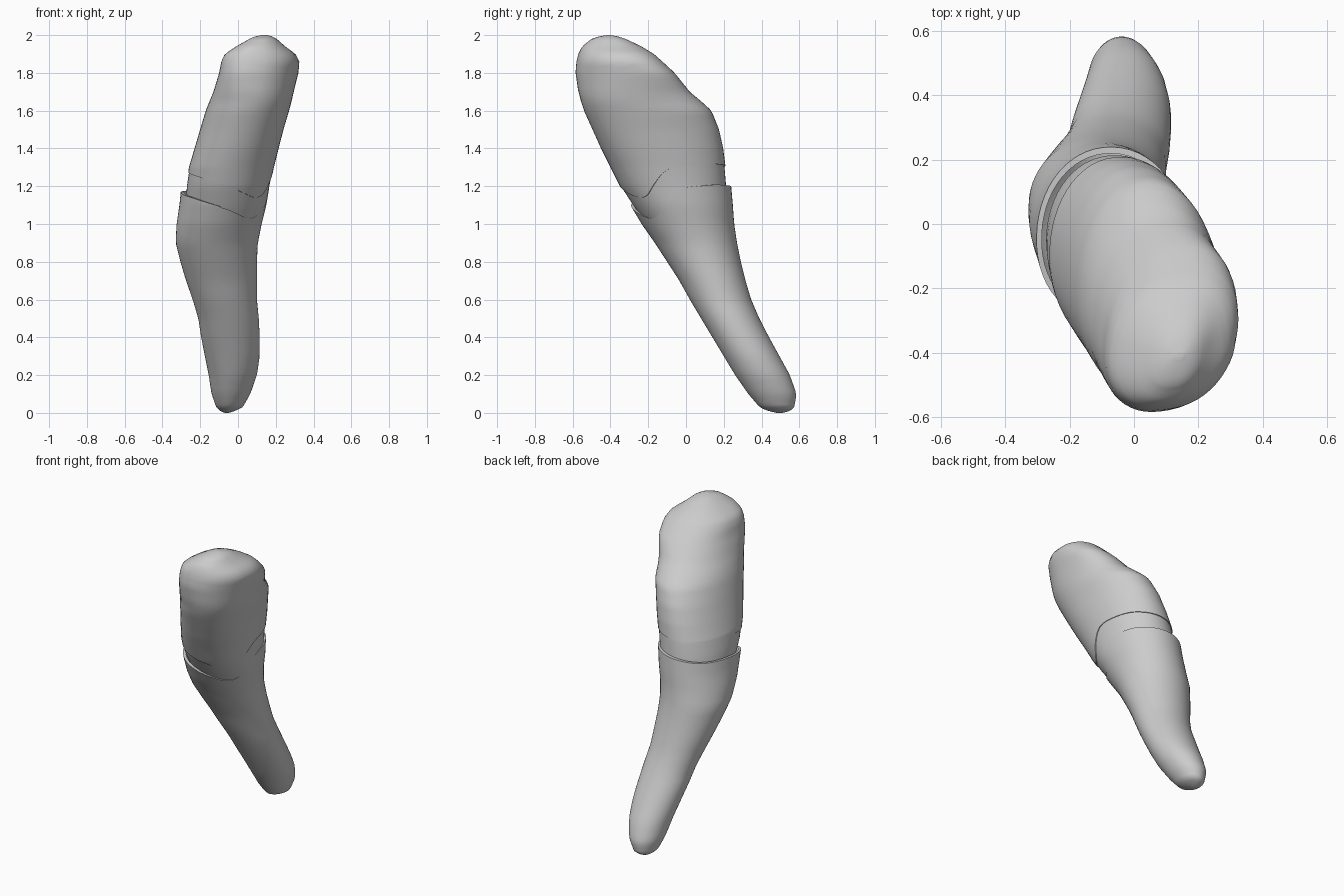
import bpy, bmesh
from math import sin, cos, pi, radians, copysign

if "Cube" in bpy.data.objects:
    bpy.data.objects.remove(bpy.data.objects["Cube"])

# Horizontal sections: z, x min, x max, y min, y max
ROOT = [
    (0, -.07, -.05, .48, .51), (.01, -.095, -.015, .435, .55), (.03, -.115, .025, .39, .573),
    (.1, -.14, .065, .33, .585), (.2, -.155, .1, .26, .55), (.3, -.175, .115, .20, .495),
    (.4, -.195, .115, .14, .44), (.5, -.21, .11, .08, .388), (.6, -.24, .10, .02, .345),
    (.7, -.275, .10, -.035, .315), (.8, -.305, .10, -.10, .29), (.9, -.33, .105, -.165, .27),
    (1.0, -.325, .125, -.235, .255), (1.1, -.31, .15, -.295, .248), (1.25, -.295, .175, -.36, .235)]
CROWN = [
    (.9, -.275, .10, -.14, .23), (1.0, -.28, .13, -.215, .23), (1.1, -.28, .155, -.285, .225),
    (1.2, -.275, .17, -.35, .218), (1.3, -.26, .19, -.40, .21), (1.4, -.23, .215, -.45, .197),
    (1.5, -.20, .24, -.495, .175), (1.6, -.17, .27, -.54, .135), (1.65, -.15, .283, -.556, .08),
    (1.7, -.13, .295, -.57, .02), (1.8, -.10, .32, -.585, -.06), (1.86, -.088, .325, -.58, -.125),
    (1.9, -.07, .305, -.57, -.17), (1.94, -.01, .25, -.55, -.235), (1.98, .06, .205, -.50, -.32),
    (1.993, .09, .18, -.46, -.36), (2.0, .125, .155, -.42, -.40)]
# How each section is twisted (degrees), squared off and narrowed to the back, by height
SHAPE = [(0, 0, 1, 0), (1.0, 0, 1, 0), (1.2, 1, .96, .03), (1.5, 2, .95, .08),
         (1.65, 0, .95, .08), (1.8, -13, .9, .02), (2.0, -15, .9, 0)]
# Height of the wavy gum line by angle (degrees from +x)
GUM = [(-90, 1.09), (-60, 1.04), (-40, 1.02), (-20, 1.09), (0, 1.19), (45, 1.21),
       (90, 1.2), (135, 1.18), (180, 1.17), (225, 1.14), (270, 1.09)]
SIDES = 56


def lerp_table(table, v):
    v = min(max(v, table[0][0]), table[-1][0])
    for a, b in zip(table, table[1:]):
        if v <= b[0]:
            f = (v - a[0]) / (b[0] - a[0])
            return [p + (q - p) * f for p, q in zip(a[1:], b[1:])]


def gum(t):
    d = (t * 180 / pi + 90) % 360 - 90
    return sum(lerp_table(GUM, min(max(d + o, -90), 270))[0] for o in (-8, 0, 8)) / 3


def power(v, p):
    return copysign(abs(v) ** p, v)


def point(table, t, z, scale):
    x0, x1, y0, y1 = lerp_table(table, z)
    skew, square, taper = lerp_table(SHAPE, z)
    across = power(cos(t), square) * (1 - taper * sin(t))
    x = (x0 + x1) / 2 + (x1 - x0) / 2 * across * scale
    y = (y0 + y1) / 2 + (y1 - y0) / 2 * power(sin(t - radians(skew)), square) * scale
    return x, y, z


def loft(name, table, low, high, rows, scale=1, lip=None, caps=()):
    """Skin rings between two height functions; lip adds an inward rim at 'low' or 'high'."""
    steps = [((1 - cos(pi * i / rows)) / 2, scale) for i in range(rows + 1)]
    if lip == 'low':
        steps.insert(0, (0, scale * .95))
    if lip == 'high':
        steps.append((1, scale * .93))
    bm = bmesh.new()
    rings = []
    for s, k in steps:
        ring = []
        for i in range(SIDES):
            t = 2 * pi * i / SIDES
            z = low(t) + (high(t) - low(t)) * s
            ring.append(bm.verts.new(point(table, t, z, k)))
        rings.append(ring)
    for a, b in zip(rings, rings[1:]):
        for i in range(SIDES):
            j = (i + 1) % SIDES
            bm.faces.new((a[i], a[j], b[j], b[i]))
    for c in caps:
        bm.faces.new(rings[c])
    bmesh.ops.recalc_face_normals(bm, faces=bm.faces)
    mesh = bpy.data.meshes.new(name)
    bm.to_mesh(mesh)
    bm.free()
    obj = bpy.data.objects.new(name, mesh)
    bpy.context.collection.objects.link(obj)
    bpy.ops.object.select_all(action='DESELECT')
    obj.select_set(True)
    bpy.context.view_layer.objects.active = obj
    bpy.ops.object.shade_smooth_by_angle(angle=radians(45))
    return obj


# Root: tapering shell that ends in a thin rim at the gum line
loft("root", ROOT, lambda t: 0, gum, 40, lip='high', caps=(0,))
# Neck: core showing as a band between root and crown
loft("neck", CROWN, lambda t: gum(t) - .02, lambda t: gum(t) + .14, 8, .98)
# Crown: bulging cap with a sloping back face
loft("crown", CROWN, lambda t: gum(t) + .11, lambda t: 2, 48, lip='low', caps=(-1,))
